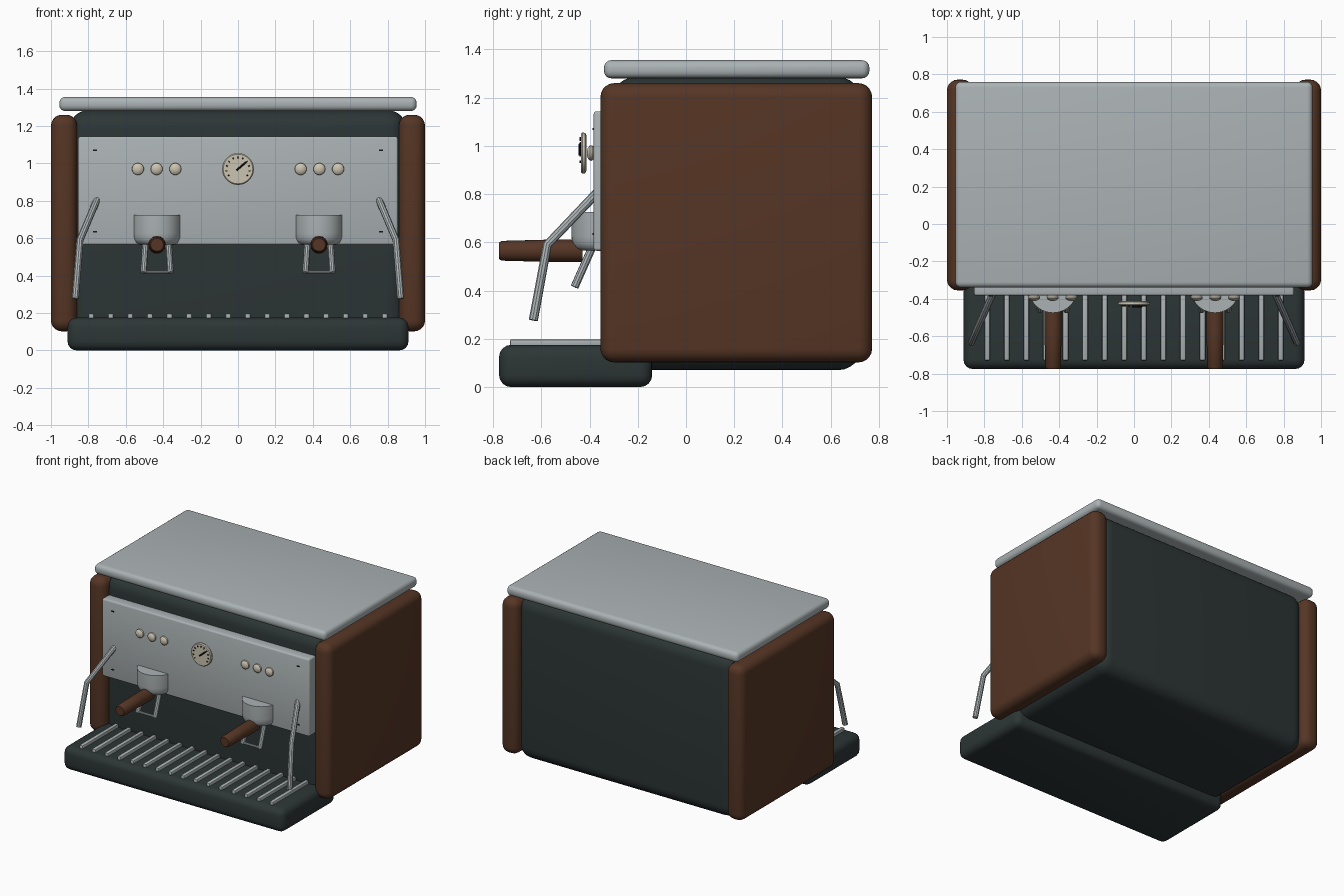
import bpy, math
from mathutils import Vector

if "Cube" in bpy.data.objects:
    bpy.data.objects.remove(bpy.data.objects["Cube"])


def material(name, rgb):
    m = bpy.data.materials.new(name)
    m.diffuse_color = (*rgb, 1)
    m.use_nodes = True
    m.node_tree.nodes["Principled BSDF"].inputs["Base Color"].default_value = m.diffuse_color
    return m


STEEL = material("brushed steel", (0.41, 0.45, 0.46))
DARK = material("dark green enamel", (0.026, 0.036, 0.036))
WOOD = material("brown wood", (0.092, 0.036, 0.018))
CREAM = material("cream", (0.60, 0.55, 0.44))
BLACK = material("black", (0.008, 0.008, 0.008))


def finish(ob, name, mat):
    ob.name = name
    ob.data.materials.clear()
    ob.data.materials.append(mat)
    bpy.ops.object.select_all(action='DESELECT')
    ob.select_set(True)
    bpy.context.view_layer.objects.active = ob
    bpy.ops.object.shade_smooth_by_angle(angle=math.radians(35))
    return ob


def box(name, mat, x, y, z, bevel=0.0, segments=4):
    """Box from (min, max) ranges, with optional rounded edges."""
    bpy.ops.mesh.primitive_cube_add(size=1)
    ob = bpy.context.object
    for v in ob.data.vertices:
        v.co = [r[0] + (c + 0.5) * (r[1] - r[0]) for c, r in zip(v.co, (x, y, z))]
    if bevel:
        b = ob.modifiers.new("rounding", 'BEVEL')
        b.width, b.segments = bevel, segments
        bpy.ops.object.modifier_apply(modifier=b.name)
    return finish(ob, name, mat)


def lathe(name, mat, profile, origin, axis, steps=32):
    """Closed solid of revolution: profile holds (radius, distance along axis)."""
    rot = Vector((0, 0, 1)).rotation_difference(Vector(axis))
    verts, faces = [], []
    for r, h in profile:
        for i in range(steps):
            a = math.tau * i / steps
            verts.append(Vector(origin) + rot @ Vector((r * math.cos(a), r * math.sin(a), h)))
    for k in range(len(profile) - 1):
        for i in range(steps):
            j = (i + 1) % steps
            a, b = k * steps, (k + 1) * steps
            faces.append((a + i, a + j, b + j, b + i))
    faces.append(tuple(reversed(range(steps))))
    faces.append(tuple(range((len(profile) - 1) * steps, len(profile) * steps)))
    me = bpy.data.meshes.new(name)
    me.from_pydata(verts, [], faces)
    ob = bpy.data.objects.new(name, me)
    bpy.context.collection.objects.link(ob)
    return finish(ob, name, mat)


def tube(name, mat, points, radius):
    """Round rod along a polyline."""
    cu = bpy.data.curves.new(name, 'CURVE')
    cu.dimensions = '3D'
    cu.bevel_depth, cu.bevel_resolution, cu.use_fill_caps = radius, 3, True
    sp = cu.splines.new('POLY')
    sp.points.add(len(points) - 1)
    for p, co in zip(sp.points, points):
        p.co = (*co, 1)
    ob = bpy.data.objects.new(name, cu)
    bpy.context.collection.objects.link(ob)
    bpy.ops.object.select_all(action='DESELECT')
    ob.select_set(True)
    bpy.context.view_layer.objects.active = ob
    bpy.ops.object.convert(target='MESH')
    return finish(bpy.context.object, name, mat)


# Housing
box("body", DARK, (-0.9, 0.9), (-0.31, 0.73), (0.07, 1.285), 0.1, 6)
box("lid", STEEL, (-0.955, 0.955), (-0.34, 0.76), (1.28, 1.355), 0.03)
box("front_panel", STEEL, (-0.855, 0.855), (-0.383, -0.30), (0.565, 1.143), 0.012, 3)
box("drip_tray", DARK, (-0.912, 0.912), (-0.775, -0.14), (0, 0.175), 0.05)

# Tray grille
for i in range(16):
    x = -0.785 + i * 1.57 / 15
    box("tray_slat", STEEL, (x - 0.015, x + 0.015), (-0.73, -0.30), (0.165, 0.198), 0.008, 2)

for s in (-1, 1):
    # Wooden side panel
    box("side_panel", WOOD, sorted((s * 0.86, s)), (-0.355, 0.772), (0.102, 1.26), 0.058, 5)

    # Group head, handle and twin spout
    gx = s * 0.433
    lathe("group_head", STEEL, [(0.10, 0), (0.117, 0.01), (0.127, 0.03), (0.13, 0.06), (0.13, 0.158)],
          (gx, -0.345, 0.567), (0, 0, 1), 40)
    lathe("handle", WOOD, [(0.047, 0), (0.046, 0.15), (0.041, 0.335), (0.034, 0.345)],
          (gx, -0.43, 0.565), (0, -1, 0), 24)
    for t in (-1, 1):
        tube("spout_leg", STEEL, [(gx + t * 0.06, -0.38, 0.60), (gx + t * 0.072, -0.462, 0.415)], 0.017)
    tube("spout_bar", STEEL, [(gx - 0.072, -0.457, 0.42), (gx + 0.072, -0.457, 0.42)], 0.009)

    # Steam wand
    tube("steam_wand", STEEL, [(s * 0.752, -0.365, 0.81), (s * 0.845, -0.575, 0.59),
                               (s * 0.87, -0.633, 0.277)], 0.019)

    # Buttons
    for x in (0.335, 0.435, 0.535):
        lathe("button", CREAM, [(0.024, 0), (0.032, 0.008), (0.031, 0.018), (0.022, 0.026), (0.008, 0.03)],
              (s * x, -0.381, 0.97), (0, -1, 0), 24)

    # Panel screw slots
    for z in (0.635, 1.07):
        box("screw_slot", BLACK, (s * 0.765 - 0.01, s * 0.765 + 0.01), (-0.387, -0.380), (z - 0.004, z + 0.004))

# Pressure gauge with tick marks and needle
lathe("gauge", CREAM, [(0.072, 0), (0.084, 0.006), (0.085, 0.018), (0.079, 0.024)],
      (0, -0.412, 0.97), (0, -1, 0), 40)
for i in range(11):
    a = math.radians(-35 + 25 * i)
    d = Vector((math.cos(a), 0, math.sin(a)))
    c = Vector((0, -0.438, 0.97))
    tube("gauge_tick", BLACK, [c + d * 0.057, c + d * 0.067], 0.0035)
needle_mid = Vector((0, -0.441, 0.97))
tube("gauge_needle", BLACK, [needle_mid + Vector((-0.008, 0, -0.007)),
                             needle_mid + Vector((0.042, 0, 0.036))], 0.005)
